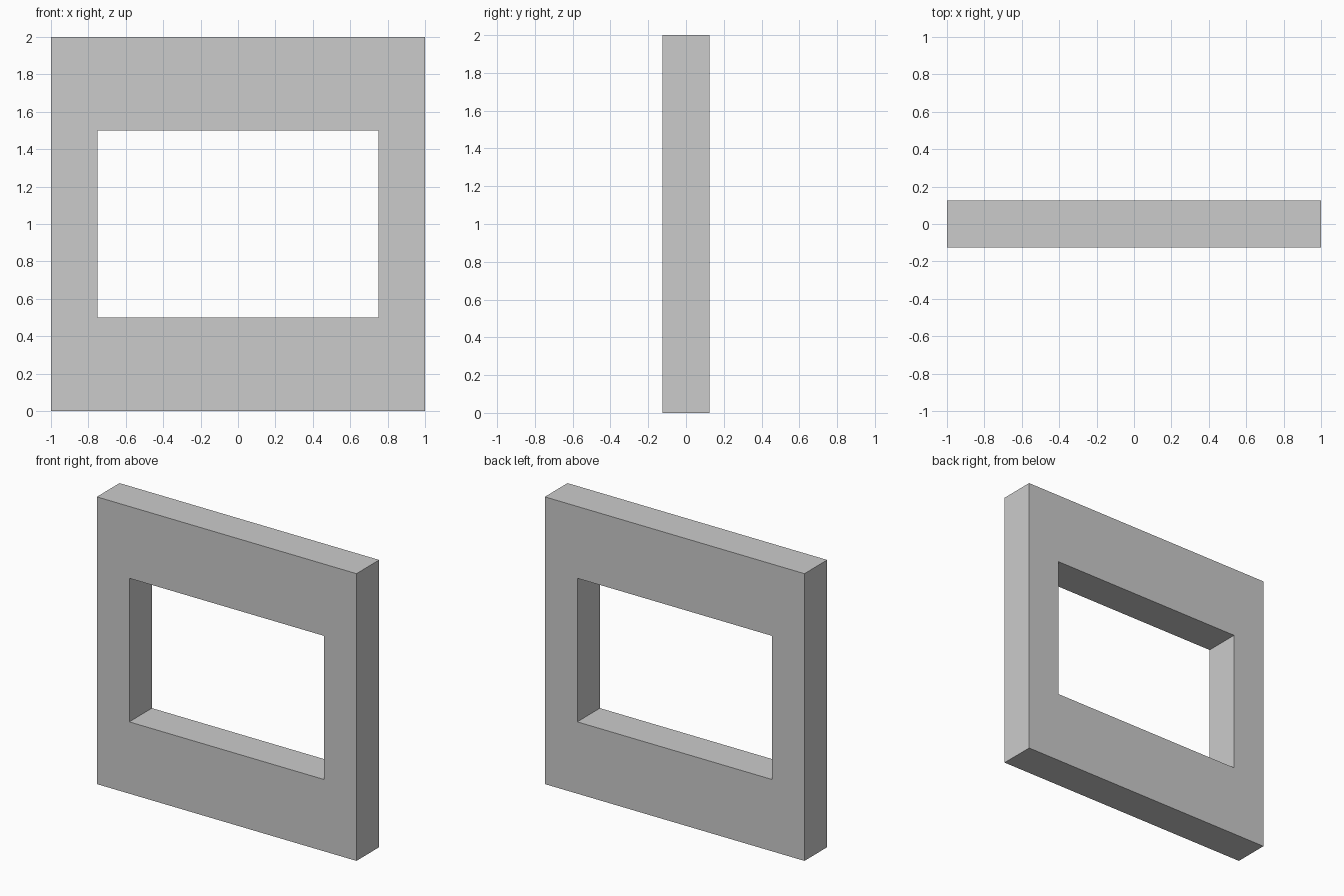
import bpy
import bmesh

if "Cube" in bpy.data.objects:
    bpy.data.objects.remove(bpy.data.objects["Cube"])

HALF_DEPTH = 0.125


def rect(half_width, bottom, top):
    return [(-half_width, bottom), (half_width, bottom),
            (half_width, top), (-half_width, top)]


def framed_panel(name, outer, inner, half_depth):
    bm = bmesh.new()

    def ring(profile, y):
        return [bm.verts.new((x, y, z)) for x, z in profile]

    # Closed loop of rings: front outer, front inner, back inner, back outer
    rings = [ring(outer, -half_depth), ring(inner, -half_depth),
             ring(inner, half_depth), ring(outer, half_depth)]
    for a, b in zip(rings, rings[1:] + rings[:1]):
        for i in range(4):
            j = (i + 1) % 4
            bm.faces.new((a[i], a[j], b[j], b[i]))
    bmesh.ops.recalc_face_normals(bm, faces=bm.faces)

    mesh = bpy.data.meshes.new(name)
    bm.to_mesh(mesh)
    bm.free()
    obj = bpy.data.objects.new(name, mesh)
    bpy.context.collection.objects.link(obj)
    return obj


# Square wall with a wide window opening
framed_panel("window_wall", rect(1.0, 0.0, 2.0), rect(0.75, 0.5, 1.5), HALF_DEPTH)
